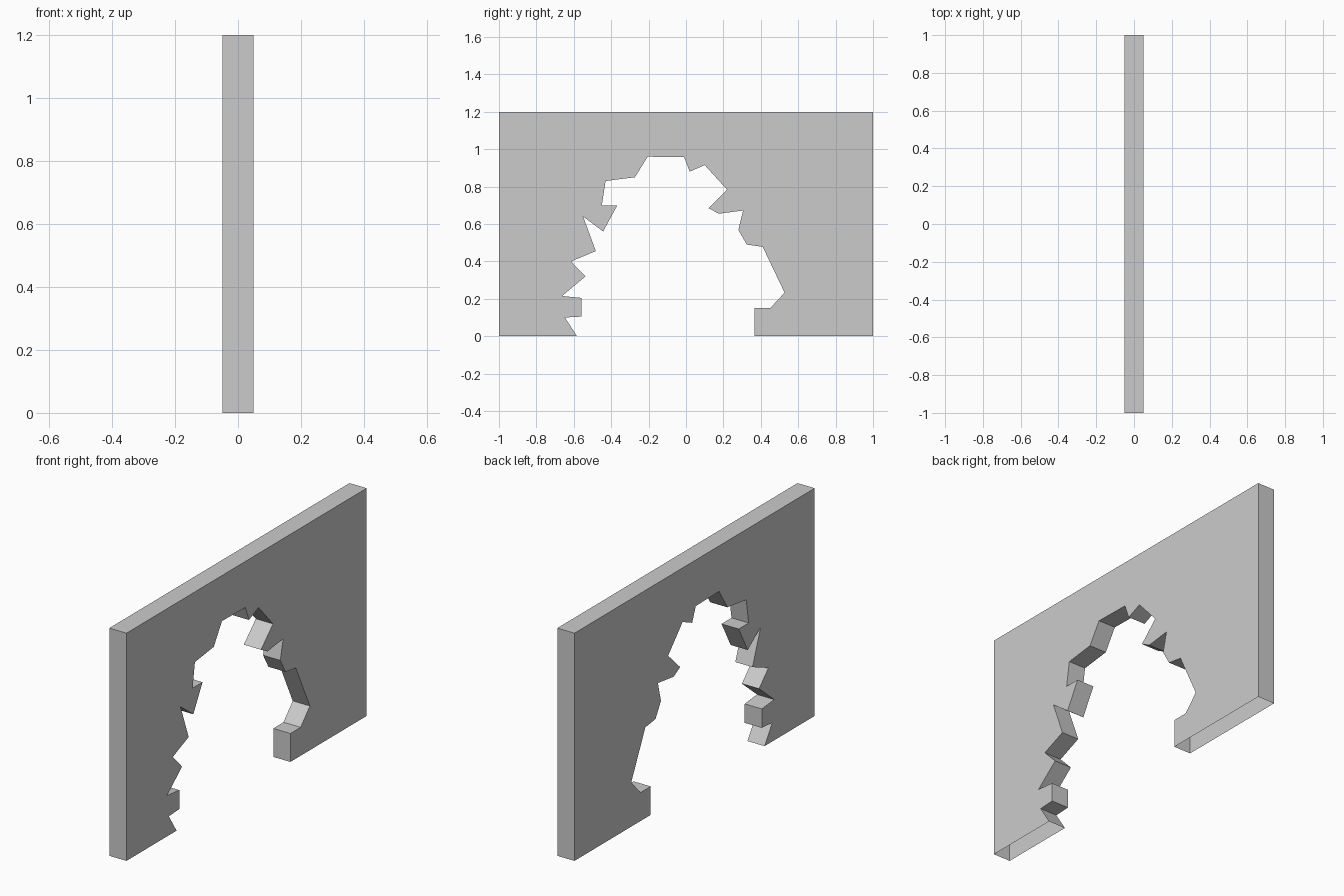
import bpy, bmesh

if "Cube" in bpy.data.objects:
    bpy.data.objects.remove(bpy.data.objects["Cube"])

HALF_LENGTH, HEIGHT, HALF_THICK = 1.0, 1.2, 0.05

# Jagged edge of the broken hole, as (y, z) from left foot to right foot
hole = [
    (-0.583, 0), (-0.647, 0.10), (-0.56, 0.105), (-0.56, 0.205), (-0.663, 0.215),
    (-0.537, 0.32), (-0.615, 0.40), (-0.482, 0.455), (-0.55, 0.64), (-0.443, 0.56),
    (-0.367, 0.70), (-0.45, 0.70), (-0.43, 0.83), (-0.273, 0.85), (-0.205, 0.96),
    (-0.01, 0.957), (0.02, 0.88), (0.10, 0.915), (0.22, 0.783), (0.12, 0.685),
    (0.175, 0.655), (0.305, 0.672), (0.28, 0.568), (0.325, 0.49), (0.41, 0.478),
    (0.527, 0.233), (0.45, 0.15), (0.365, 0.15), (0.365, 0),
]
outline = hole + [(HALF_LENGTH, 0), (HALF_LENGTH, HEIGHT),
                  (-HALF_LENGTH, HEIGHT), (-HALF_LENGTH, 0)]

# Wall slab: extrude the outline through the thickness
bm = bmesh.new()
profile = bm.faces.new([bm.verts.new((-HALF_THICK, y, z)) for y, z in outline])
result = bmesh.ops.extrude_face_region(bm, geom=[profile], use_keep_orig=True)
moved = [v for v in result["geom"] if isinstance(v, bmesh.types.BMVert)]
bmesh.ops.translate(bm, verts=moved, vec=(2 * HALF_THICK, 0, 0))
bmesh.ops.recalc_face_normals(bm, faces=bm.faces[:])

# The underside of both feet is open
underside = [f for f in bm.faces if all(v.co.z < 1e-4 for v in f.verts)]
bmesh.ops.delete(bm, geom=underside, context="FACES")

mesh = bpy.data.meshes.new("broken_wall")
bm.to_mesh(mesh)
bm.free()
wall = bpy.data.objects.new("broken_wall", mesh)
bpy.context.collection.objects.link(wall)
